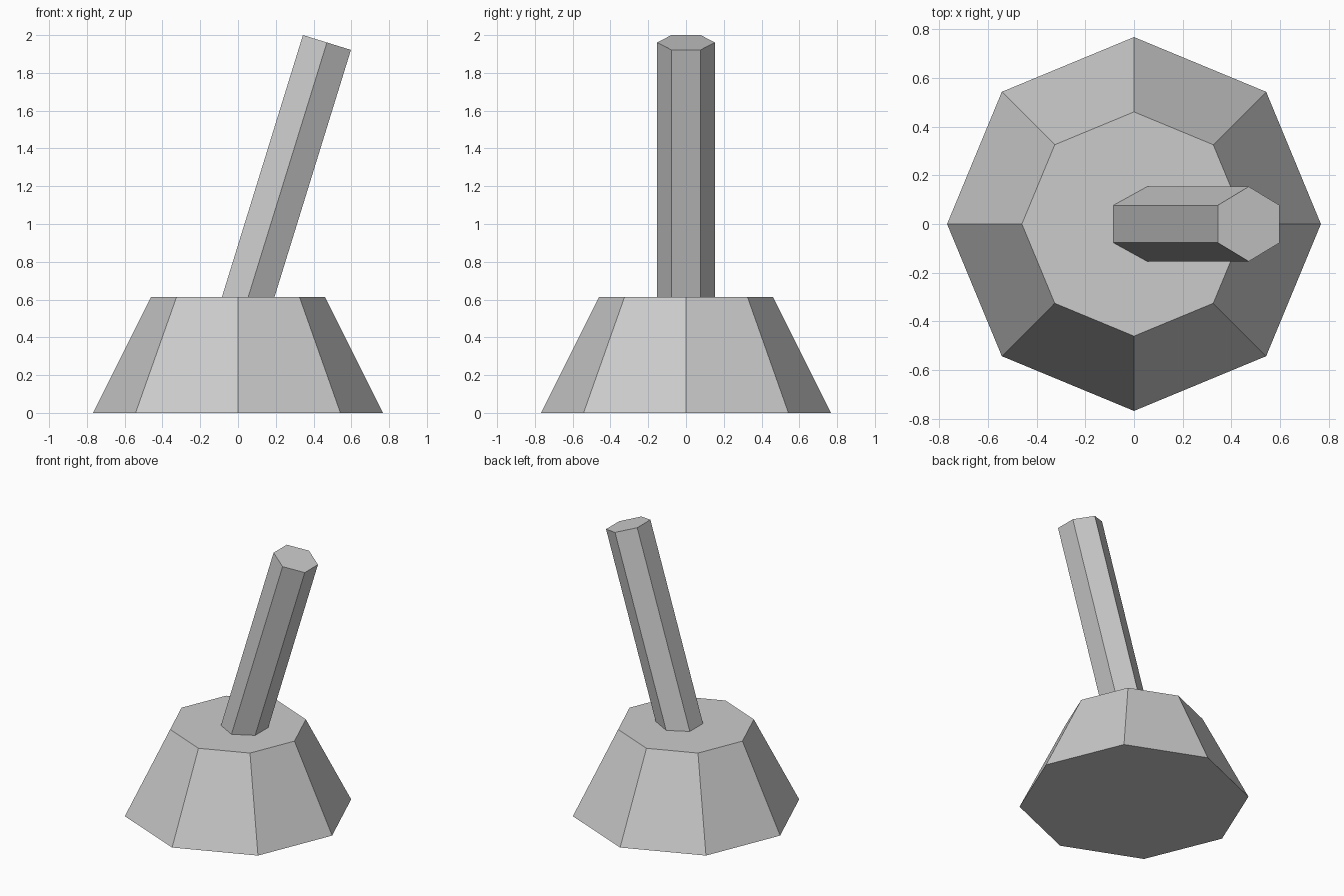
import bpy
import math

if "Cube" in bpy.data.objects:
    bpy.data.objects.remove(bpy.data.objects["Cube"])

grey = bpy.data.materials.new("light_grey")
grey.diffuse_color = (0.6, 0.6, 0.6, 1)
grey.use_nodes = True
grey.node_tree.nodes["Principled BSDF"].inputs["Base Color"].default_value = grey.diffuse_color


def prism(name, sides, r_bottom, r_top, height, centre, tilt=0.0):
    bpy.ops.mesh.primitive_cone_add(vertices=sides, radius1=r_bottom, radius2=r_top,
                                    depth=height, location=centre, rotation=(0, tilt, 0))
    part = bpy.context.object
    part.name = name
    part.data.materials.append(grey)
    return part


# Tapered eight-sided foot
prism("base", 8, 0.767, 0.46, 0.614, (0, 0, 0.307))

# Leaning six-sided handle, its lower end sunk into the base
prism("handle", 6, 0.1535, 0.1535, 1.535, (0.244, 0, 1.2277), 0.3)
